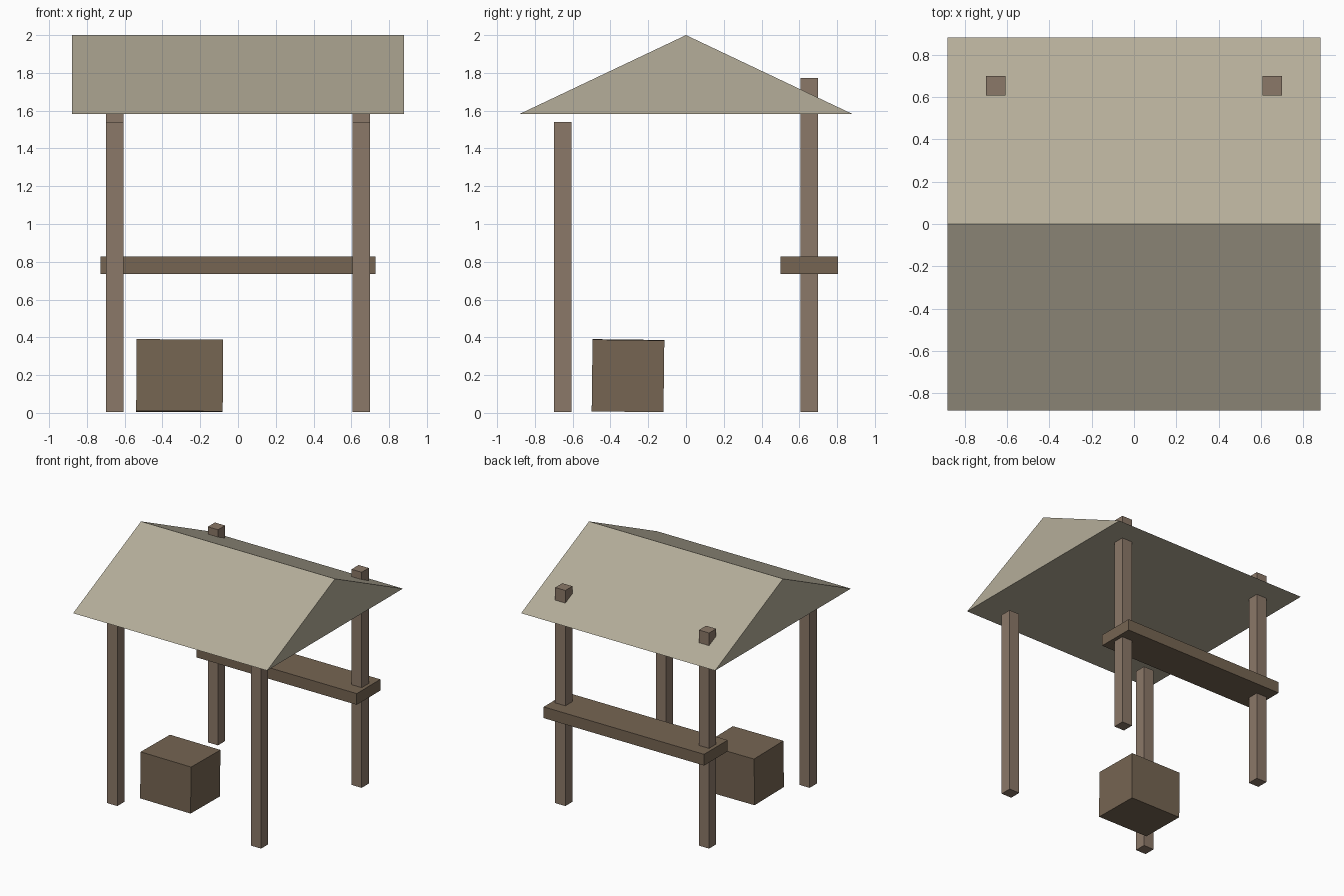
import bpy, bmesh
from math import radians

if "Cube" in bpy.data.objects:
    bpy.data.objects.remove(bpy.data.objects["Cube"])


def material(name, rgb):
    m = bpy.data.materials.new(name)
    m.diffuse_color = (*rgb, 1)
    m.use_nodes = True
    m.node_tree.nodes["Principled BSDF"].inputs["Base Color"].default_value = m.diffuse_color
    return m


post_wood = material("post_wood", (0.26, 0.19, 0.14))
dark_wood = material("dark_wood", (0.18, 0.13, 0.085))
canvas = material("canvas", (0.46, 0.42, 0.32))


def add_object(name, bm, mat, location=(0, 0, 0)):
    bmesh.ops.recalc_face_normals(bm, faces=bm.faces)
    mesh = bpy.data.meshes.new(name)
    bm.to_mesh(mesh)
    bm.free()
    mesh.materials.append(mat)
    ob = bpy.data.objects.new(name, mesh)
    ob.location = location
    bpy.context.collection.objects.link(ob)
    return ob


def box(name, size, location, mat):
    bm = bmesh.new()
    bmesh.ops.create_cube(bm, size=1)
    bmesh.ops.scale(bm, vec=size, verts=bm.verts)
    return add_object(name, bm, mat, location)


# Posts: the back pair is taller and pokes through the roof
POST, BASE = 0.092, 0.005
for row, y, top in (("front", -0.652, 1.54), ("back", 0.652, 1.773)):
    for side, x in (("left", -0.652), ("right", 0.652)):
        box(f"{row}_{side}_post", (POST, POST, top - BASE),
            (x, y, (top + BASE) / 2), post_wood)

# Counter plank running between the back posts
box("counter", (1.456, 0.306, 0.092), (0, 0.652, 0.781), dark_wood)

# Crate on the ground, tipped very slightly
crate = box("crate", (0.458, 0.38, 0.38), (-0.309, -0.307, 0.197), dark_wood)
crate.rotation_euler = (radians(-0.7), radians(0.3), 0)

# Roof: closed triangular prism extruded along x
W, EAVE, RIDGE = 0.88, 1.583, 2.0
bm = bmesh.new()
gable = bm.faces.new([bm.verts.new((-W, y, z))
                      for y, z in ((-W, EAVE), (W, EAVE), (0, RIDGE))])
ext = bmesh.ops.extrude_face_region(bm, geom=[gable], use_keep_orig=True)
bmesh.ops.translate(bm, vec=(2 * W, 0, 0),
                    verts=[g for g in ext["geom"] if isinstance(g, bmesh.types.BMVert)])
add_object("roof", bm, canvas)
